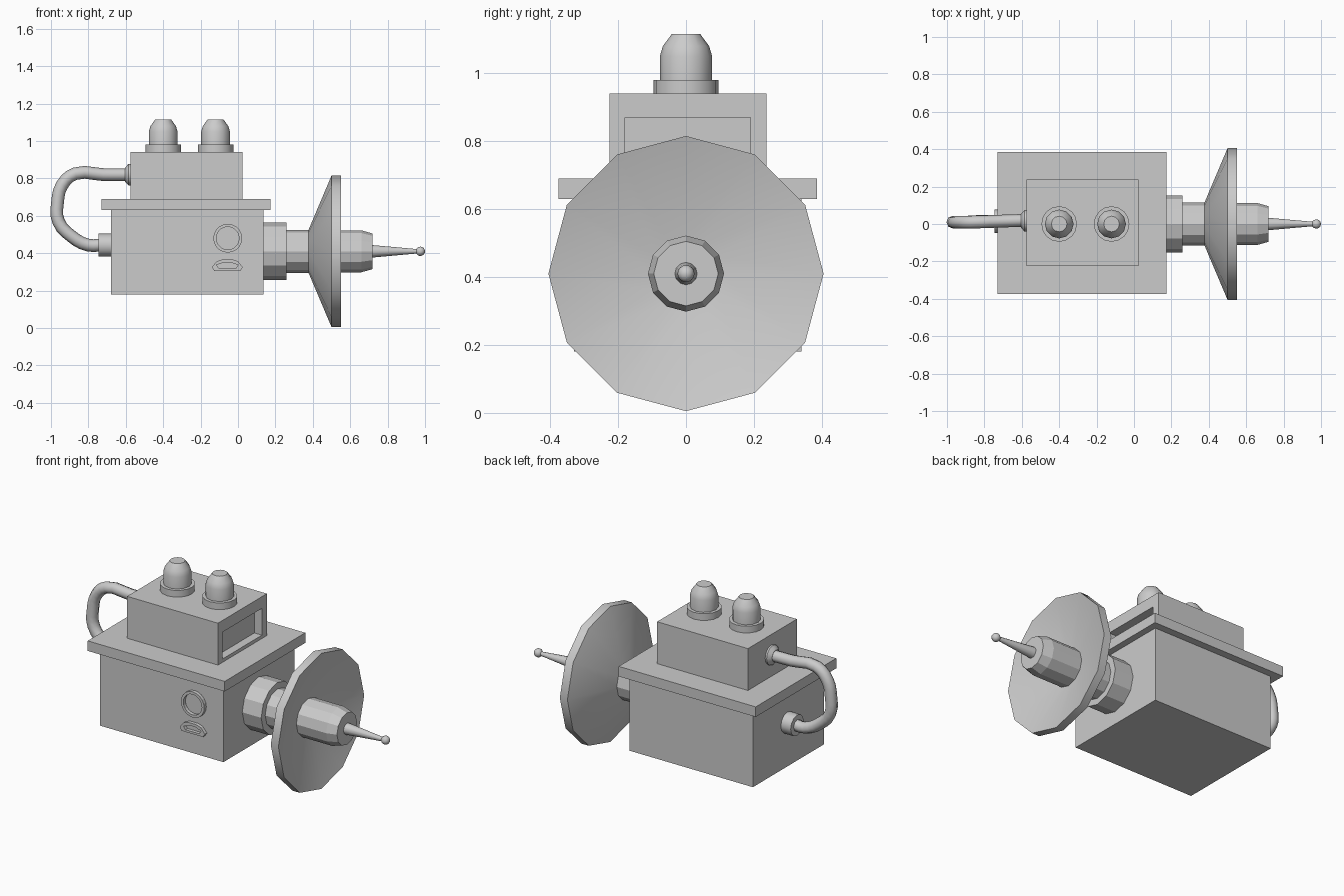
import bpy, bmesh, math
from mathutils import Vector, Matrix

cube = bpy.data.objects.get("Cube")
if cube:
    bpy.data.objects.remove(cube, do_unlink=True)

grey = bpy.data.materials.new("light grey")
grey.use_nodes = True
COLOUR = (0.6, 0.6, 0.6, 1)
grey.diffuse_color = COLOUR
grey.node_tree.nodes["Principled BSDF"].inputs["Base Color"].default_value = COLOUR


def finish(name, bm, angle=None):
    bmesh.ops.recalc_face_normals(bm, faces=bm.faces)
    me = bpy.data.meshes.new(name)
    bm.to_mesh(me)
    bm.free()
    me.materials.append(grey)
    ob = bpy.data.objects.new(name, me)
    bpy.context.collection.objects.link(ob)
    if angle:
        bpy.ops.object.select_all(action='DESELECT')
        ob.select_set(True)
        bpy.context.view_layer.objects.active = ob
        bpy.ops.object.shade_smooth_by_angle(angle=math.radians(angle))
    return ob


def box(name, lo, hi, recess=None):
    lo, hi = Vector(lo), Vector(hi)
    bm = bmesh.new()
    bmesh.ops.create_cube(bm, size=1)
    for v in bm.verts:
        v.co = (lo + hi) / 2 + v.co * (hi - lo)
    if recess:
        recess(bm)
    return finish(name, bm)


def revolve(name, profile, centre, axis="Z", sides=12, angle=None):
    """Spin (radius, height) points about an axis; open ends are capped."""
    bm = bmesh.new()
    rings = []
    for r, h in profile:
        rings.append([bm.verts.new((r * math.cos(a), r * math.sin(a), h))
                      for a in (2 * math.pi * i / sides for i in range(sides))])
    for a, b in zip(rings, rings[1:]):
        for i in range(sides):
            j = (i + 1) % sides
            bm.faces.new((a[i], a[j], b[j], b[i]))
    bm.faces.new(rings[0])
    bm.faces.new(rings[-1])
    if axis == "X":
        bm.transform(Matrix.Rotation(math.pi / 2, 4, "Y"))
    bm.transform(Matrix.Translation(centre))
    return finish(name, bm, angle)


def frame(name, outer, inner, y_back, y_front):
    """Raised frame on the front wall between two matching x,z loops."""
    bm = bmesh.new()
    loops = [[bm.verts.new((x, y, z)) for x, z in pts]
             for pts, y in ((outer, y_back), (outer, y_front),
                            (inner, y_front), (inner, y_back))]
    n = len(outer)
    for k in range(4):
        a, b = loops[k], loops[(k + 1) % 4]
        for i in range(n):
            j = (i + 1) % n
            bm.faces.new((a[i], a[j], b[j], b[i]))
    return finish(name, bm)


# Housing boxes
box("main_body", (-0.68, -0.33, 0.18), (0.135, 0.34, 0.64))
box("lid", (-0.73, -0.375, 0.63), (0.175, 0.385, 0.69))


def window(bm):
    face = max(bm.faces, key=lambda f: f.normal.x)
    bmesh.ops.inset_individual(bm, faces=[face], thickness=0.03)
    for v in face.verts:
        v.co.y = -0.18 if v.co.y < 0 else 0.19
        v.co.z = 0.71 if v.co.z < 0.8 else 0.87
    new = bmesh.ops.inset_individual(bm, faces=[face], thickness=0)
    for v in face.verts:
        v.co.x -= 0.05


box("upper_box", (-0.575, -0.225, 0.685), (0.025, 0.237, 0.94), window)

# Two lamps on top
for side, x in (("right", -0.40), ("left", -0.12)):
    revolve(side + "_lamp_base", [(0.095, 0.93), (0.095, 0.98)], (x, 0, 0),
            sides=16, angle=35)
    revolve(side + "_lamp_dome", [(0.077, 0.97), (0.077, 1.05), (0.068, 1.08),
            (0.042, 1.115)], (x, 0, 0), angle=45)

# Dish assembly along +x
AX = (0, 0, 0.41)
revolve("dish_mount", [(0.153, 0.12), (0.153, 0.26)], AX, "X")
revolve("dish_neck", [(0.115, 0.25), (0.115, 0.39)], AX, "X")
revolve("dish", [(0.11, 0.375), (0.405, 0.50), (0.405, 0.55), (0.10, 0.46)],
        AX, "X", angle=32)
revolve("nozzle", [(0.112, 0.44), (0.112, 0.66), (0.095, 0.72)], AX, "X")
revolve("antenna", [(0.034, 0.71), (0.011, 0.965)], AX, "X", angle=35)
bm = bmesh.new()
bmesh.ops.create_uvsphere(bm, u_segments=12, v_segments=8, radius=0.025)
bm.transform(Matrix.Translation((0.975, 0, 0.41)))
finish("antenna_tip", bm, 60)

# Hose and its connectors
revolve("hose_connector", [(0.062, -0.745), (0.062, -0.67)], (0, 0.015, 0.443),
        "X", angle=35)
revolve("hose_flange", [(0.036, -0.605), (0.058, -0.585), (0.058, -0.57)],
        (0, 0.017, 0.82), "X", angle=35)
path = [(-0.57, 0.02, 0.82), (-0.72, 0.015, 0.82), (-0.87, 0.01, 0.825),
        (-0.94, 0.01, 0.765), (-0.965, 0.01, 0.67), (-0.96, 0.01, 0.57),
        (-0.89, 0.01, 0.49), (-0.80, 0.015, 0.443), (-0.72, 0.015, 0.445)]
curve = bpy.data.curves.new("hose", 'CURVE')
curve.dimensions = '3D'
curve.bevel_depth = 0.034
curve.bevel_resolution = 2
curve.resolution_u = 3
curve.use_fill_caps = True
spline = curve.splines.new('BEZIER')
spline.bezier_points.add(len(path) - 1)
for p, co in zip(spline.bezier_points, path):
    p.co = co
    p.handle_left_type = p.handle_right_type = 'AUTO'
curve.materials.append(grey)
bpy.context.collection.objects.link(bpy.data.objects.new("hose", curve))

# Front dial ring and gauge frame
def circle(r, n=20):
    return [(-0.055 + r * math.cos(2 * math.pi * i / n),
             0.48 + r * math.sin(2 * math.pi * i / n)) for i in range(n)]


frame("dial_ring", circle(0.077), circle(0.061), -0.325, -0.35)


def arch(half, foot, base, shoulder, top):
    right = [(foot, base), (half, base + 0.02), (half * 0.68, shoulder),
             (half * 0.3, top)]
    return ([(-0.057 + x, z) for x, z in right]
            + [(-0.057 - x, z) for x, z in reversed(right)])


frame("gauge_frame", arch(0.083, 0.07, 0.305, 0.357, 0.367),
      arch(0.058, 0.045, 0.318, 0.343, 0.351), -0.325, -0.35)
